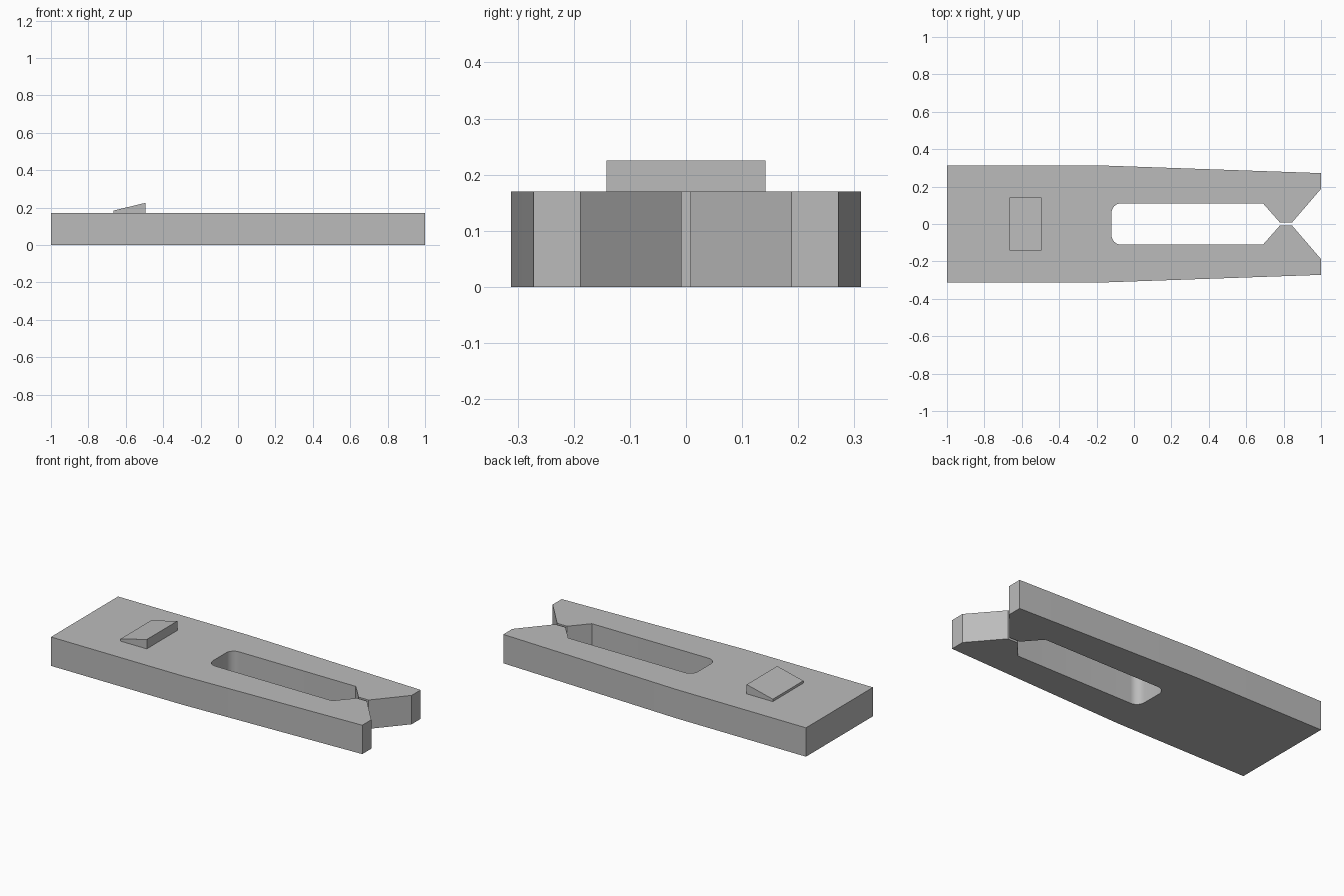
import bpy, bmesh
from math import sin, cos, pi, radians

if "Cube" in bpy.data.objects:
    bpy.data.objects.remove(bpy.data.objects["Cube"])

# Single plain grey
grey = bpy.data.materials.new("plain grey")
grey.use_nodes = True
colour = (0.5, 0.5, 0.5, 1)
grey.diffuse_color = colour
grey.node_tree.nodes["Principled BSDF"].inputs["Base Color"].default_value = colour


def prism(name, outline, direction):
    """Extrude a closed outline into a solid object."""
    bm = bmesh.new()
    face = bm.faces.new([bm.verts.new(p) for p in outline])
    out = bmesh.ops.extrude_face_region(bm, geom=[face], use_keep_orig=True)
    moved = [v for v in out["geom"] if isinstance(v, bmesh.types.BMVert)]
    bmesh.ops.translate(bm, verts=moved, vec=direction)
    bmesh.ops.recalc_face_normals(bm, faces=bm.faces)
    mesh = bpy.data.meshes.new(name)
    bm.to_mesh(mesh)
    bm.free()
    mesh.materials.append(grey)
    obj = bpy.data.objects.new(name, mesh)
    bpy.context.collection.objects.link(obj)
    return obj


# Forked plate: one half outline from rear edge to slot end, then mirrored
thickness, radius, steps = 0.17, 0.05, 8
slot_end, slot_half = -0.12, 0.11
half = [(-1, 0.312), (-0.15, 0.312), (1, 0.272), (1, 0.188),
        (0.845, 0.008), (0.78, 0.008), (0.69, slot_half)]
for i in range(steps + 1):
    a = pi / 2 * (1 + i / steps)
    half.append((slot_end + radius + radius * cos(a),
                 slot_half - radius + radius * sin(a)))
outline = half + [(x, -y) for x, y in reversed(half)]
plate = prism("forked_plate", [(x, y, 0) for x, y in outline], (0, 0, thickness))

# Raised ramp catch on the top
ramp = [(-0.665, thickness), (-0.495, thickness), (-0.495, 0.225), (-0.665, 0.184)]
catch = prism("ramp_catch", [(x, -0.142, z) for x, z in ramp], (0, 0.284, 0))

# Smooth the slot corners, keep the edges crisp
bpy.ops.object.select_all(action="DESELECT")
plate.select_set(True)
bpy.context.view_layer.objects.active = plate
bpy.ops.object.shade_smooth_by_angle(angle=radians(30))
